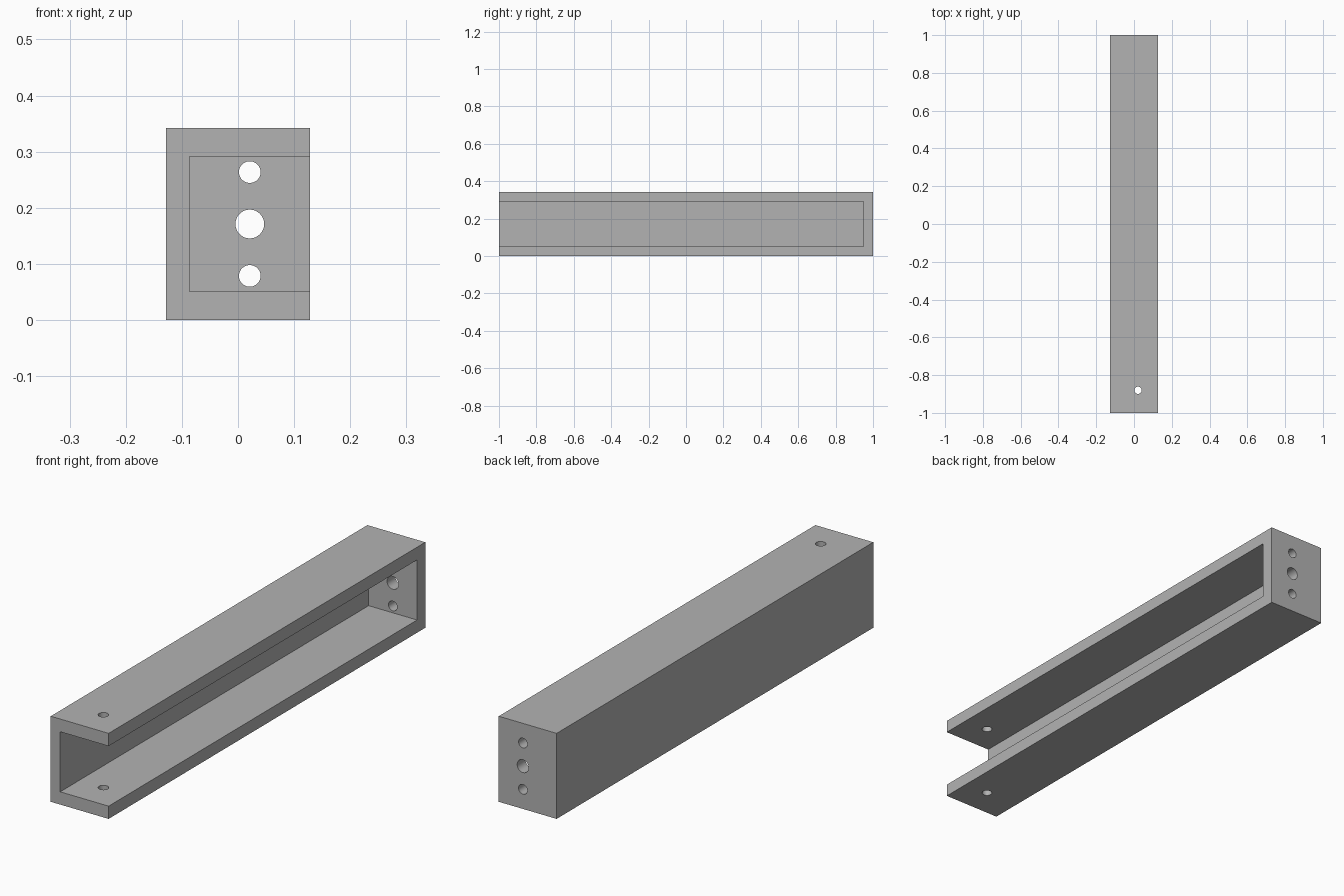
import bpy
import bmesh
from math import pi, radians
from mathutils import Matrix, Vector

cube = bpy.data.objects.get("Cube")
if cube:
    bpy.data.objects.remove(cube, do_unlink=True)

# Overall size and wall thicknesses
HALF_W, HALF_L, HEIGHT = 0.128, 1.0, 0.342
WEB, FLANGE, END_WALL = 0.042, 0.051, 0.052
HOLE_X, MID_Z = 0.021, HEIGHT / 2

grey = bpy.data.materials.new("light_grey")
grey.use_nodes = True
colour = (0.45, 0.45, 0.45, 1)
grey.diffuse_color = colour
grey.node_tree.nodes["Principled BSDF"].inputs["Base Color"].default_value = colour


def make_object(name, bm):
    mesh = bpy.data.meshes.new(name)
    bm.to_mesh(mesh)
    bm.free()
    mesh.materials.append(grey)
    obj = bpy.data.objects.new(name, mesh)
    bpy.context.collection.objects.link(obj)
    return obj


def box(name, low, high):
    low, high = Vector(low), Vector(high)
    bm = bmesh.new()
    place = Matrix.Translation((low + high) / 2) @ Matrix.Diagonal((high - low).to_4d())
    bmesh.ops.create_cube(bm, size=1, matrix=place)
    return make_object(name, bm)


def drill(name, centre, radius, depth, axis):
    bm = bmesh.new()
    turn = Matrix.Rotation(pi / 2, 4, "X") if axis == "Y" else Matrix.Identity(4)
    bmesh.ops.create_cone(bm, cap_ends=True, segments=48, radius1=radius, radius2=radius,
                          depth=depth, matrix=Matrix.Translation(centre) @ turn)
    return make_object(name, bm)


# Solid bar
channel = box("channel_bracket", (-HALF_W, -HALF_L, 0), (HALF_W, HALF_L, HEIGHT))

# Pocket open at the front and the left side
cutters = [box("pocket_cutter", (-HALF_W + WEB, -HALF_L - 0.1, FLANGE),
               (HALF_W + 0.1, HALF_L - END_WALL, HEIGHT - FLANGE))]

# Three holes through the end wall
for label, offset, radius in (("lower", -0.0925, 0.0193), ("middle", 0, 0.0256),
                              ("upper", 0.0925, 0.0193)):
    cutters.append(drill(label + "_end_hole_cutter", (HOLE_X, HALF_L, MID_Z + offset),
                         radius, 0.2, "Y"))

# One hole down through both flanges
cutters.append(drill("flange_hole_cutter", (HOLE_X, -0.88, MID_Z), 0.0193, 0.6, "Z"))

for cutter in cutters:
    cutter.hide_render = True
    cutter.hide_set(True)
    cut = channel.modifiers.new(cutter.name, "BOOLEAN")
    cut.operation = "DIFFERENCE"
    cut.solver = "EXACT"
    cut.object = cutter

# Bake the cuts and remove the cutters
bpy.context.view_layer.update()
evaluated = channel.evaluated_get(bpy.context.evaluated_depsgraph_get())
finished = bpy.data.meshes.new_from_object(evaluated)
channel.modifiers.clear()
channel.data = finished
for cutter in cutters:
    bpy.data.objects.remove(cutter, do_unlink=True)

# Smooth hole walls, sharp edges
bpy.ops.object.select_all(action="DESELECT")
channel.select_set(True)
bpy.context.view_layer.objects.active = channel
bpy.ops.object.shade_smooth_by_angle(angle=radians(30))
